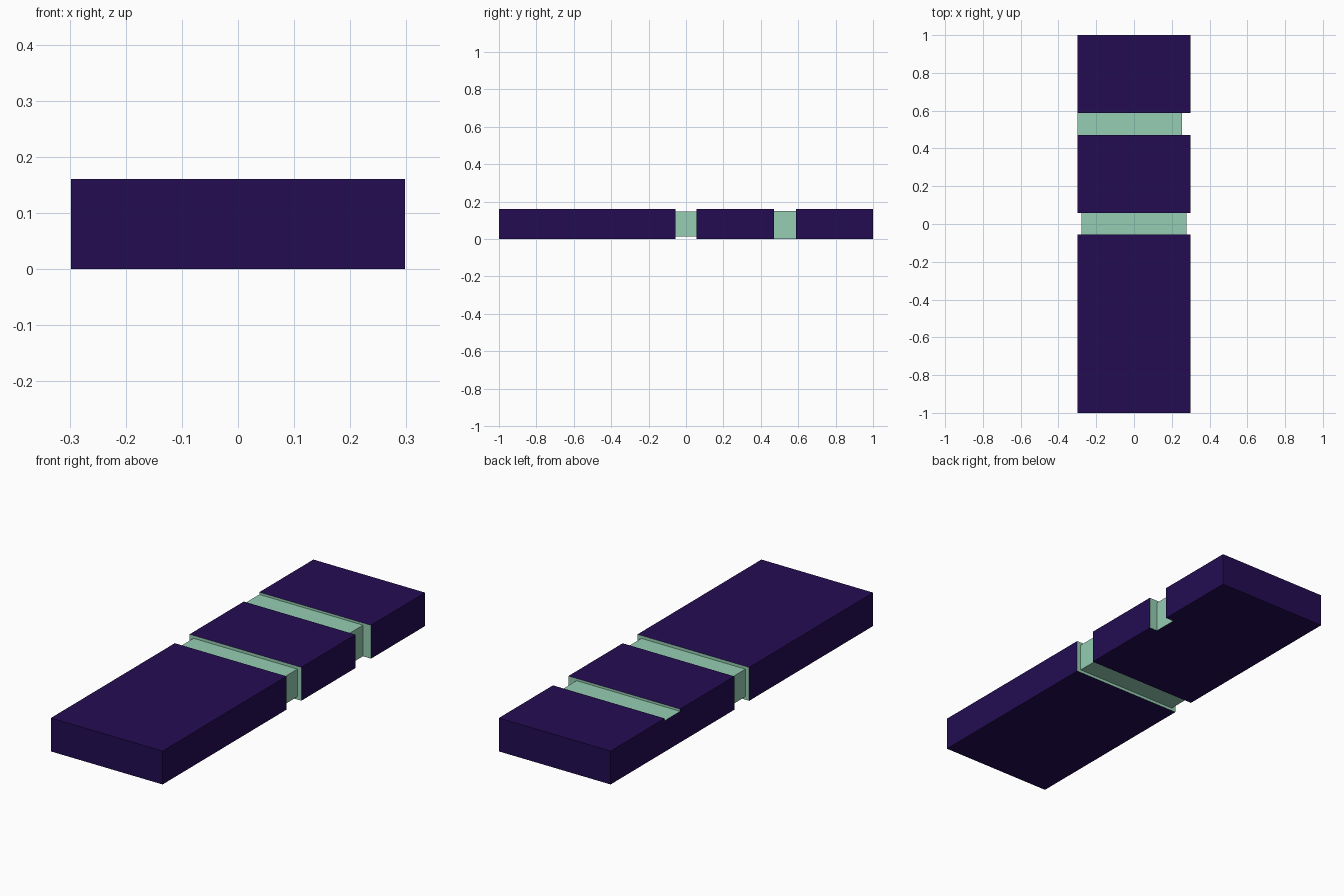
import bpy
import bmesh

if "Cube" in bpy.data.objects:
    bpy.data.objects.remove(bpy.data.objects["Cube"])


def material(name, rgb):
    m = bpy.data.materials.new(name)
    m.diffuse_color = (*rgb, 1.0)
    m.use_nodes = True
    m.node_tree.nodes["Principled BSDF"].inputs["Base Color"].default_value = m.diffuse_color
    return m


PURPLE = material("dark purple", (0.0168, 0.0037, 0.0843))
GREEN = material("pale green", (0.301, 0.610, 0.445))


def box(name, lo, hi, is_green):
    """Axis-aligned box; is_green(normal) picks the faces painted green."""
    bm = bmesh.new()
    bmesh.ops.create_cube(bm, size=1.0)
    for v in bm.verts:
        v.co = [lo[i] + (v.co[i] + 0.5) * (hi[i] - lo[i]) for i in range(3)]
    bm.normal_update()
    for f in bm.faces:
        f.material_index = 1 if is_green(f.normal) else 0
    # Bars butt against the blocks, so their hidden ends are left open
    if "bar" in name:
        ends = [f for f in bm.faces if abs(f.normal.y) > 0.5]
        bmesh.ops.delete(bm, geom=ends, context='FACES')
    me = bpy.data.meshes.new(name)
    bm.to_mesh(me)
    bm.free()
    me.materials.append(PURPLE)
    me.materials.append(GREEN)
    ob = bpy.data.objects.new(name, me)
    bpy.context.collection.objects.link(ob)


W, H = 0.298, 0.161
Y = (-1.0, -0.056, 0.057, 0.47, 0.588, 1.0)

# Three solid blocks, green on the ends that face a groove
box("front_block", (-W, Y[0], 0), (W, Y[1], H), lambda n: n.y > 0.5)
box("middle_block", (-W, Y[2], 0), (W, Y[3], H), lambda n: abs(n.y) > 0.5)
box("back_block", (-W, Y[4], 0), (W, Y[5], H), lambda n: n.y < -0.5)

# Groove running all the way round
box("front_groove_bar", (-0.277, Y[1], 0.014), (0.277, Y[2], 0.147), lambda n: True)

# Groove cut only into the top and right; left and bottom stay flush and dark
box("back_groove_bar", (-W, Y[3], 0), (0.255, Y[4], 0.15),
    lambda n: n.z > 0.5 or n.x > 0.5)
